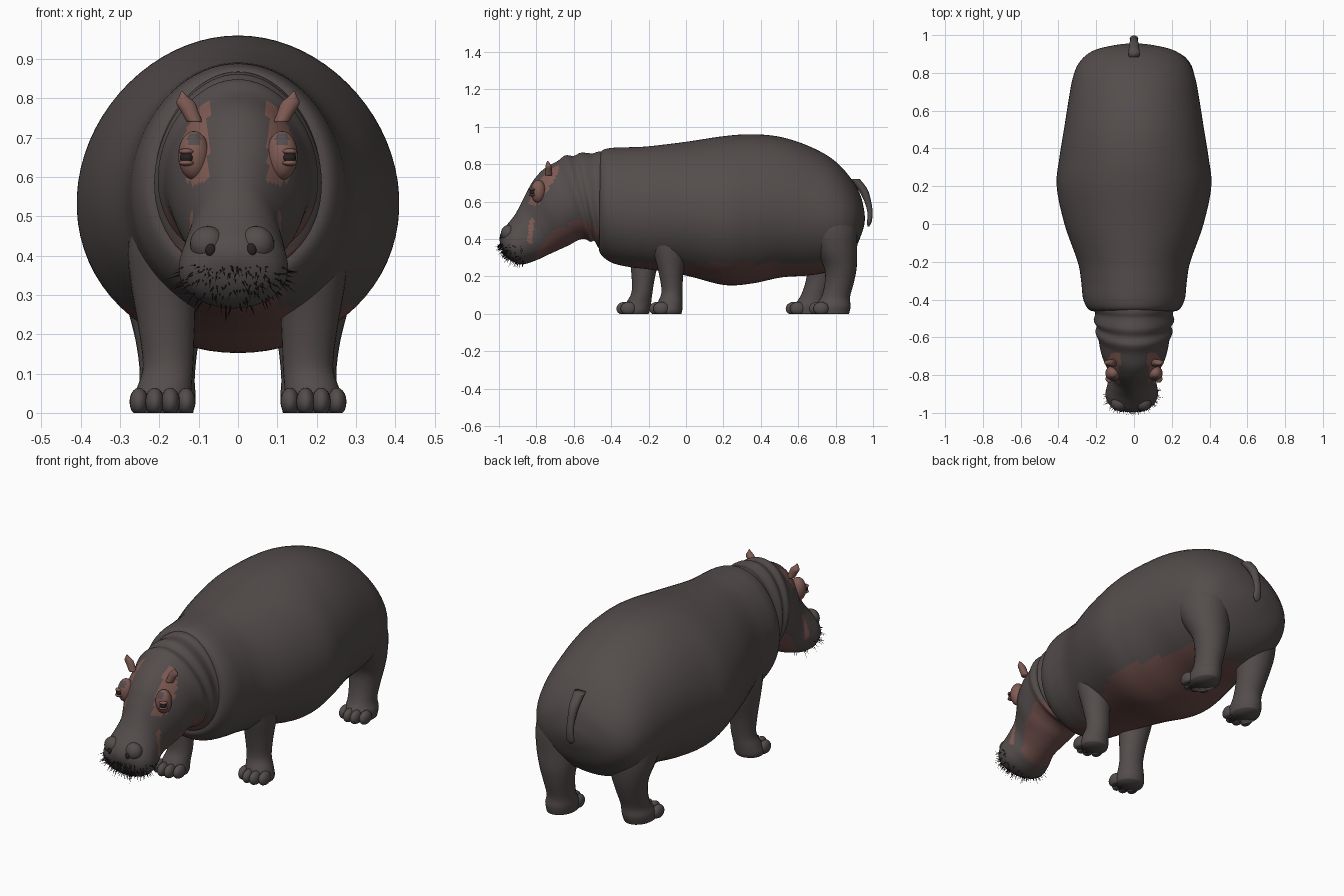
import bpy, bmesh, math, random
from mathutils import Vector

if "Cube" in bpy.data.objects:
    bpy.data.objects.remove(bpy.data.objects["Cube"], do_unlink=True)
random.seed(4)


def material(name, colour):
    mat = bpy.data.materials.new(name)
    mat.use_nodes = True
    rgba = (*colour, 1)
    mat.diffuse_color = rgba
    mat.node_tree.nodes["Principled BSDF"].inputs["Base Color"].default_value = rgba
    return mat


HIDE = material("grey brown hide", (0.088, 0.073, 0.072))
BELLY = material("dull pink belly", (0.15, 0.074, 0.066))
PINK = material("pink skin", (0.215, 0.105, 0.088))
DARK = material("dark brown", (0.02, 0.016, 0.015))


def finish(name, bm, mats, rule=None):
    """Turn a bmesh into a smooth object, colouring faces by rule."""
    bmesh.ops.recalc_face_normals(bm, faces=bm.faces)
    bm.normal_update()
    for f in bm.faces:
        f.smooth = True
        if rule:
            f.material_index = rule(f.calc_center_median(), f.normal)
    mesh = bpy.data.meshes.new(name)
    bm.to_mesh(mesh)
    bm.free()
    for m in mats:
        mesh.materials.append(m)
    obj = bpy.data.objects.new(name, mesh)
    bpy.context.collection.objects.link(obj)
    return obj


def spline(rows, steps):
    """Catmull-Rom interpolation through rows of numbers."""
    out = []
    last = len(rows) - 1
    for i in range(last):
        a, b, c, d = rows[max(i - 1, 0)], rows[i], rows[i + 1], rows[min(i + 2, last)]
        for s in range(steps):
            t = s / steps
            out.append([q + 0.5 * t * (r - p + t * (2 * p - 5 * q + 4 * r - w
                        + t * (3 * (q - r) + w - p))) for p, q, r, w in zip(a, b, c, d)])
    return out + [rows[-1]]


def loft(bm, rings, sides):
    """Skin rings given as (centre, up axis, side axis, egg shape)."""
    loops = []
    for c, up, side, egg in rings:
        loop = []
        for k in range(sides):
            a = math.tau * k / sides
            loop.append(bm.verts.new(c + up * math.cos(a)
                                     + side * math.sin(a) * (1 - egg * math.cos(a))))
        loops.append(loop)
    for lo, hi in zip(loops, loops[1:]):
        for k in range(sides):
            n = (k + 1) % sides
            bm.faces.new((lo[k], lo[n], hi[n], hi[k]))
    bm.faces.new(loops[0])
    bm.faces.new(loops[-1][::-1])


def trunk(bm, rows, egg, steps=8, sides=72):
    """Rows: top y, top z, bottom y, bottom z, half width, centre x."""
    rings = []
    for ty, tz, by, bz, w, cx in spline(rows, steps):
        top, bot = Vector((cx, ty, tz)), Vector((cx, by, bz))
        rings.append(((top + bot) / 2, (top - bot) / 2, Vector((w, 0, 0)), egg))
    loft(bm, rings, sides)


def limb(bm, rows, steps=5, sides=28):
    """Rows of level rings: x, y, z, x radius, y radius."""
    loft(bm, [(Vector((x, y, z)), Vector((0, ry, 0)), Vector((rx, 0, 0)), 0)
              for x, y, z, rx, ry in spline(rows, steps)], sides)


def ball(bm, centre, radii, segments=20):
    verts = bmesh.ops.create_uvsphere(bm, u_segments=segments, v_segments=segments // 2,
                                      radius=1)["verts"]
    for v in verts:
        v.co = Vector(p * r + c for p, r, c in zip(v.co, radii, centre))
    return verts


def near_line(p, a, b):
    """Side-on distance from p to the segment a-b in y and z."""
    q, a, b = Vector((p.y, p.z)), Vector(a), Vector(b)
    t = max(0, min(1, (q - a).dot(b - a) / (b - a).length_squared))
    return (q - a - (b - a) * t).length


# Barrel body
def body_rule(p, n):
    edge = 0.27 + 0.4 * max(0, -0.32 - p.y)
    return int(p.z < edge and n.z < -0.2 and p.y < 0.75)


bm = bmesh.new()
trunk(bm, [
    (-.465, .83, -.46, .37, .18, 0), (-.45, .872, -.46, .325, .235, 0),
    (-.40, .887, -.40, .275, .268, 0), (-.30, .891, -.30, .25, .28, 0),
    (-.20, .896, -.20, .238, .298, 0), (0, .92, 0, .205, .368, 0),
    (.20, .95, .20, .155, .409, 0), (.35, .96, .35, .162, .395, 0),
    (.50, .947, .51, .195, .37, 0), (.65, .90, .65, .205, .347, 0),
    (.78, .83, .76, .225, .325, 0), (.87, .74, .84, .27, .29, 0),
    (.93, .64, .90, .34, .22, 0), (.953, .55, .94, .43, .10, 0),
    (.956, .50, .954, .48, .01, 0)], 0.05)
finish("body", bm, [HIDE, BELLY], body_rule)


# Head and neck with skin folds
def head_rule(p, n):
    if abs(p.x) > 0.075 and near_line(p, (-.815, .62), (-.72, .77)) < 0.04:
        return 2
    if abs(p.x) > 0.08 and near_line(p, (-.825, .50), (-.835, .39)) < 0.013:
        return 2
    return int(n.z < -0.45 and -0.80 < p.y < -0.42)


bm = bmesh.new()
trunk(bm, [
    (-.997, .395, -.993, .375, .012, -.015), (-.994, .42, -.97, .32, .075, -.015),
    (-.98, .45, -.93, .28, .118, -.014), (-.95, .485, -.87, .266, .138, -.012),
    (-.915, .53, -.80, .287, .13, -.01), (-.882, .59, -.74, .315, .118, -.007),
    (-.852, .65, -.68, .342, .135, -.004), (-.815, .715, -.62, .37, .162, 0),
    (-.76, .775, -.575, .395, .178, 0), (-.69, .815, -.54, .40, .188, 0),
    (-.645, .847, -.51, .385, .203, 0), (-.60, .845, -.49, .39, .196, 0),
    (-.56, .862, -.47, .355, .212, 0), (-.50, .858, -.45, .35, .205, 0),
    (-.45, .868, -.42, .32, .22, 0), (-.30, .85, -.30, .32, .22, 0)], 0.1)
for s in (-1, 1):
    # brow and cheek swellings share the head colouring
    ball(bm, (s * .112, -.79, .655), (.04, .04, .062), 28)
    ball(bm, (s * .062 - .015, -.95, .43), (.045, .04, .045), 28)
head = finish("head", bm, [HIDE, BELLY, PINK], head_rule)

# Eyes, nostrils and ears
eyes, lids, nostrils, ears = (bmesh.new() for _ in range(4))
for s in (-1, 1):
    ball(eyes, (s * .13, -.82, .65), (.018, .016, .016))
    for dz in (-.014, .015):
        ball(lids, (s * .131, -.82, .65 + dz), (.02, .02, .008))
    ball(nostrils, (s * .052 - .018, -.983, .415), (.014, .012, .018))
    limb(ears, [(s * .11, -.735, .74, .02, .02), (s * .122, -.735, .765, .022, .018),
                (s * .133, -.735, .788, .024, .016), (s * .139, -.738, .805, .011, .01),
                (s * .143, -.74, .818, .002, .002)], 4, 16)
finish("eyes", eyes, [DARK])
finish("eyelids", lids, [PINK])
finish("nostrils", nostrils, [DARK])
finish("ears", ears, [PINK])

# Short whiskers scattered over the lower muzzle
bm = bmesh.new()
muzzle = [p for p in head.data.polygons
          if p.center.y < -0.87 and p.center.z < 0.375 and p.normal.z < 0.3]
for p in random.sample(muzzle, min(170, len(muzzle))):
    n = Vector(p.normal)
    side = n.orthogonal().normalized() * 0.0016
    other = n.cross(side)
    droop = Vector((random.uniform(-.3, .3), 0, random.uniform(-.4, .2)))
    tip = bm.verts.new(p.center + (n + droop) * random.uniform(.012, .034))
    base = [bm.verts.new(p.center + o) for o in (side, other - side, -other - side)]
    for k in range(3):
        bm.faces.new((base[k], base[(k + 1) % 3], tip))
finish("whiskers", bm, [DARK])


# Legs with four toes each; the right pair stands further forward
def leg(name, rows, s, top_shift, foot_shift, toe_y):
    bm = bmesh.new()
    placed = []
    for x, y, z, rx, ry in rows:
        t = min(1, z / 0.35)
        placed.append((s * x, y + foot_shift * (1 - t) + top_shift * t, z, rx, ry))
    limb(bm, placed)
    for k in range(4):
        off = (k - 1.5) * 0.04
        reach = 0.022 * (abs(k - 1.5) > 1)
        ball(bm, (s * .192 + off, toe_y + foot_shift + reach, .028), (.024, .042, .036))
    for v in bm.verts:
        v.co.z = max(v.co.z, 0)
    finish(name, bm, [HIDE])


front = [(.16, -.09, .52, .10, .12), (.175, -.085, .42, .105, .115),
         (.188, -.085, .33, .085, .09), (.182, -.08, .22, .072, .066),
         (.178, -.075, .12, .064, .056), (.188, -.085, .06, .07, .066),
         (.192, -.09, .02, .076, .07), (.192, -.09, 0, .07, .065)]
hind = [(.17, .74, .58, .13, .15), (.185, .765, .45, .135, .15),
        (.185, .80, .34, .12, .115), (.182, .825, .25, .095, .088),
        (.18, .82, .17, .078, .078), (.18, .80, .09, .07, .077),
        (.185, .785, .04, .077, .095), (.186, .78, 0, .072, .092)]
leg("front_leg_left", front, 1, 0, 0, -.155)
leg("front_leg_right", front, -1, -.13, -.175, -.155)
leg("hind_leg_left", hind, 1, 0, 0, .70)
leg("hind_leg_right", hind, -1, -.08, -.125, .70)

# Tail
bm = bmesh.new()
limb(bm, [(0, .90, .72, .03, .03), (0, .945, .665, .026, .026), (0, .972, .60, .02, .018),
          (0, .984, .54, .02, .014), (0, .98, .49, .022, .012), (0, .975, .468, .006, .005)])
finish("tail", bm, [HIDE])
